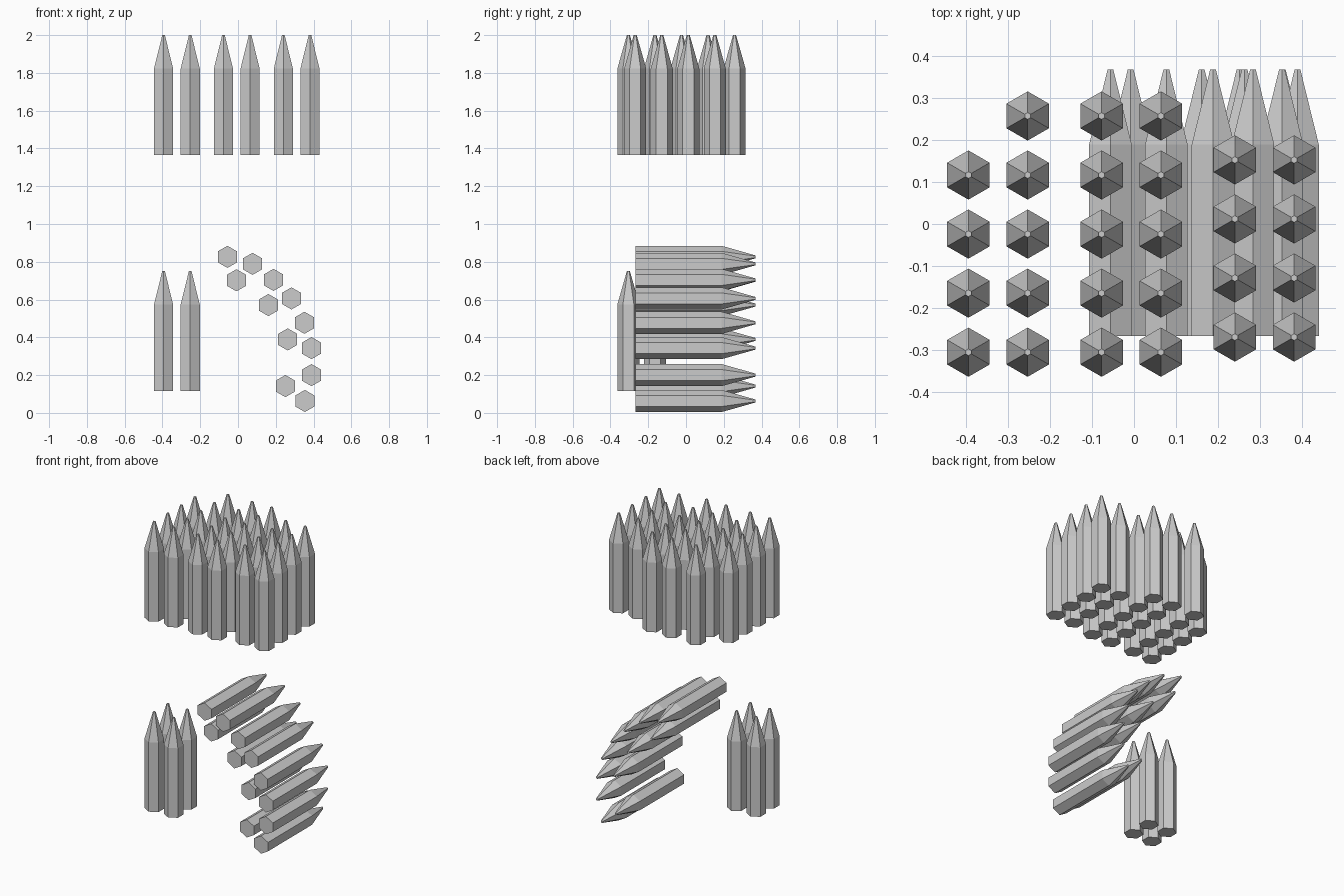
import bpy, math

if "Cube" in bpy.data.objects:
    bpy.data.objects.remove(bpy.data.objects["Cube"])

BODY, LENGTH = 0.456, 0.634
R, TIP_R = 0.0585, 0.008


def pencil_mesh():
    # Hexagonal shaft tapering to a small blunt tip, corners on +-y
    verts = []
    for r, z in ((R, 0), (R, BODY), (TIP_R, LENGTH)):
        for i in range(6):
            a = math.radians(90 + 60 * i)
            verts.append((r * math.cos(a), r * math.sin(a), z))
    faces = [tuple(range(5, -1, -1)), tuple(range(12, 18))]
    for ring in (0, 6):
        for i in range(6):
            j = (i + 1) % 6
            faces.append((ring + i, ring + j, ring + 6 + j, ring + 6 + i))
    mesh = bpy.data.meshes.new("hex_pencil")
    mesh.from_pydata(verts, [], faces)
    return mesh


mesh = pencil_mesh()


def add_pencil(name, loc, tilt=0.0):
    ob = bpy.data.objects.new(name, mesh)
    ob.location = loc
    ob.rotation_euler.x = tilt
    bpy.context.collection.objects.link(ob)


# Upper cluster: columns of (x, first y, count)
STEP = 0.1405
columns = [(-0.394, -0.305, 4), (-0.253, -0.305, 5), (-0.077, -0.305, 5),
           (0.064, -0.305, 5), (0.240, -0.269, 4), (0.381, -0.269, 4)]
for x, y0, count in columns:
    for k in range(count):
        add_pencil("upper_pencil", (x, y0 + k * STEP, 2 - LENGTH))

# Lower standing block of four
for x in (-0.394, -0.253):
    for y in (-0.305, -0.305 + STEP):
        add_pencil("lower_pencil", (x, y, 0.117))

# Lying pencils fanned in an arc, points towards the back
arc = [(-0.056, 0.826), (0.077, 0.789), (-0.008, 0.702), (0.188, 0.704),
       (0.283, 0.606), (0.161, 0.571), (0.352, 0.477), (0.263, 0.389),
       (0.389, 0.343), (0.389, 0.200), (0.251, 0.142), (0.354, 0.063)]
for x, z in arc:
    add_pencil("lying_pencil", (x, -0.267, z), -math.pi / 2)
